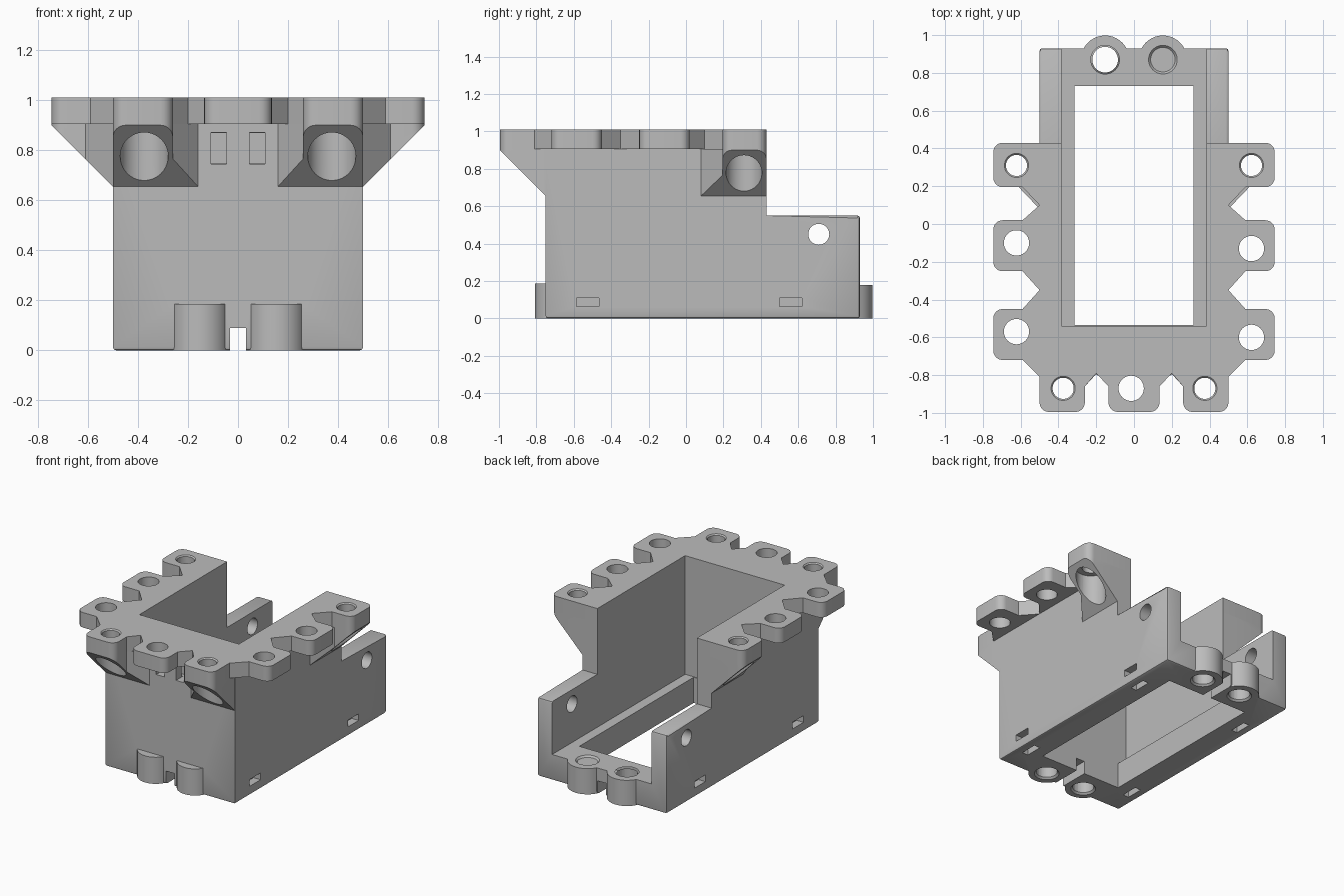
import bpy, bmesh, math
from mathutils import Vector, Matrix

cube = bpy.data.objects.get("Cube")
if cube:
    bpy.data.objects.remove(cube)

GREY = (0.5, 0.5, 0.5, 1)
mat = bpy.data.materials.new("light grey plastic")
mat.use_nodes = True
mat.diffuse_color = GREY
mat.node_tree.nodes["Principled BSDF"].inputs["Base Color"].default_value = GREY

TOP, UNDER = 1.01, 0.905       # flange top and underside
WALL, CAVITY, FLOOR = 0.5, 0.385, 0.18


def finish(name, bm):
    bmesh.ops.recalc_face_normals(bm, faces=bm.faces)
    mesh = bpy.data.meshes.new(name)
    bm.to_mesh(mesh)
    bm.free()
    obj = bpy.data.objects.new(name, mesh)
    bpy.context.collection.objects.link(obj)
    mesh.materials.append(mat)
    return obj


def box(x0, x1, y0, y1, z0, z1):
    bm = bmesh.new()
    bmesh.ops.create_cube(bm, size=1)
    for v in bm.verts:
        v.co = Vector(((x0, x1)[v.co.x > 0], (y0, y1)[v.co.y > 0], (z0, z1)[v.co.z > 0]))
    return finish("cutter", bm)


def cylinder(x, y, r, z0, z1, r_top=None):
    bm = bmesh.new()
    bmesh.ops.create_cone(bm, cap_ends=True, segments=40, radius1=r, radius2=r_top or r,
                          depth=z1 - z0, matrix=Matrix.Translation((x, y, (z0 + z1) / 2)))
    return finish("cutter", bm)


def rounded(points):
    """Replace square corners that carry a radius by arcs."""
    out = []
    for i, p in enumerate(points):
        c = Vector(p[:2])
        if len(p) == 2:
            out.append(c)
            continue
        a = (Vector(points[i - 1][:2]) - c).normalized()
        b = (Vector(points[(i + 1) % len(points)][:2]) - c).normalized()
        for k in range(7):
            t = k / 6 * math.pi / 2
            out.append(c + p[2] * (a * (1 - math.sin(t)) + b * (1 - math.cos(t))))
    return out


def prism(name, points, bottom, top):
    """Upright prism; bottom is a function of the plan position."""
    plan = rounded(points)
    bm = bmesh.new()
    low = [bm.verts.new((p.x, p.y, bottom(p))) for p in plan]
    high = [bm.verts.new((p.x, p.y, top)) for p in plan]
    bm.faces.new(low)
    bm.faces.new(high)
    for i in range(len(plan)):
        bm.faces.new((low[i - 1], low[i], high[i], high[i - 1]))
    return finish(name, bm)


def combine(target, tools, operation="DIFFERENCE"):
    bpy.context.view_layer.objects.active = target
    for tool in tools:
        mod = target.modifiers.new("combine", "BOOLEAN")
        mod.operation, mod.solver, mod.object = operation, "EXACT", tool
        bpy.ops.object.modifier_apply(modifier=mod.name)
        bpy.data.objects.remove(tool)


# Body: stepped side profile drawn across the width
profile = [(-0.75, 0), (0.93, 0), (0.93, 0.55), (0.43, 0.55), (0.43, UNDER), (-0.75, UNDER)]
bm = bmesh.new()
face = bm.faces.new([bm.verts.new((-WALL, y, z)) for y, z in profile])
new = bmesh.ops.extrude_face_region(bm, geom=[face])["geom"]
bmesh.ops.translate(bm, vec=(2 * WALL, 0, 0), verts=[g for g in new if isinstance(g, bmesh.types.BMVert)])


def softened(edge):
    mid = (edge.verts[0].co + edge.verts[1].co) / 2
    return mid.z < 0.01 or (mid.y > 0.44 and mid.z < 0.6)


bmesh.ops.bevel(bm, geom=[e for e in bm.edges if softened(e)], offset=0.013,
                segments=2, profile=0.5, affect="EDGES")
body = finish("body", bm)

# Screw lugs at the foot, joined to the body
combine(body, [cylinder(s * 0.153, y, r, 0, 0.186)
               for s in (-1, 1) for y, r in ((-0.69, 0.118), (0.87, 0.128))], "UNION")

# Cavity, floor opening and cable notch
cuts = [box(-CAVITY, CAVITY, -0.54, 1.2, FLOOR, 1.2),
        box(-0.315, 0.315, -0.535, 0.73, -0.1, 0.3),
        box(-0.032, 0.032, -0.9, 1.1, -0.1, 0.09)]

# Lug holes with countersinks
for s in (-1, 1):
    cuts += [cylinder(s * 0.153, 0.87, 0.068, -0.1, 0.3),
             cylinder(s * 0.153, -0.69, 0.068, -0.1, 0.15)]
    for y in (-0.69, 0.87):
        cuts.append(cylinder(s * 0.153, y, 0.09, -0.01, 0.015, 0.065))
    cuts.append(cylinder(s * 0.153, 0.87, 0.065, 0.168, 0.19, 0.085))

# Cable tie slots in the flanks and the bottom, and in the front wall
for s in (-1, 1):
    for y in (-0.525, 0.56):
        a, b, c = sorted((s * 0.4, s * 0.52))+[0]
        cuts.append(box(a, b, y - 0.06, y + 0.06, 0.063, 0.11))
        a, b = sorted((s * 0.4, s * 0.445))
        cuts.append(box(a, b, y - 0.06, y + 0.06, -0.1, 0.1))
    a, b = sorted((s * 0.045, s * 0.108))
    cuts.append(box(a, b, -0.8, -0.66, 0.745, 0.87))
cuts.append(box(-0.107, 0.107, -0.69, -0.65, 0.746, 0.869))

# Round hole across both rear walls
cross_hole = cylinder(0, 0, 0.056, -1, 1)
cross_hole.data.transform(Matrix.Translation((0, 0.71, 0.45)) @ Matrix.Rotation(math.pi / 2, 4, "Y"))
cuts.append(cross_hole)
combine(body, cuts)

# Top flange: half outline from the front centre round to the cavity
R = 0.05
half = [(0.135, -0.995, R), (0.135, -0.86), (0.2, -0.79), (0.26, -0.86), (0.26, -0.995, R),
        (WALL, -0.995, R), (WALL, -0.81), (0.59, -0.72), (0.745, -0.72, R), (0.745, -0.45, R),
        (0.59, -0.45), (WALL, -0.35), (0.59, -0.25), (0.745, -0.25, R), (0.745, 0.02, R),
        (0.59, 0.02), (WALL, 0.1), (0.59, 0.195), (0.745, 0.195, R), (0.745, 0.43, R),
        (CAVITY, 0.43), (CAVITY, -0.54)]
mirrored = [(-p[0], *p[1:]) for p in reversed(half)]
flange = prism("top_flange", half + mirrored, lambda p: UNDER, TOP)
holes = [cylinder(-0.015, -0.87, 0.067, 0.8, 1.1)]
for s, shift in ((1, -0.015), (-1, 0.015)):
    holes += [cylinder(s * 0.622, y + shift, 0.067, 0.8, 1.1) for y in (-0.585, -0.115)]
    for x, y in ((s * 0.375, -0.87), (s * 0.622, 0.31)):
        holes += [cylinder(x, y, 0.056, 0.8, 1.1),
                  cylinder(x, y, 0.052, TOP - 0.012, TOP + 0.005, 0.069)]
combine(flange, holes)

# Sloped brackets under the corner tabs, each bored for a screw head
front_plan = [(0.16, -0.75), (0.26, -0.86), (0.26, -0.995, R), (WALL, -0.995, R), (WALL, -0.75)]
side_plan = [(WALL, 0.08), (0.61, 0.195), (0.745, 0.195, R), (0.745, 0.43, R), (WALL, 0.43)]
brackets = []
for s, side in ((1, "left"), (-1, "right")):
    for place, plan, x, y, slope in (
            ("front", front_plan, 0.375, -0.87, lambda p: 0.655 + (-0.75 - p.y)),
            ("side", side_plan, 0.622, 0.31, lambda p: 0.655 + (abs(p.x) - WALL))):
        part = prism(f"{side}_{place}_bracket", [(s * p[0], *p[1:]) for p in plan], slope, UNDER)
        combine(part, [cylinder(s * x, y, 0.096, 0.5, UNDER + 0.01)])
        brackets.append(part)

# Smooth the round surfaces, keep the edges sharp
bpy.ops.object.select_all(action="DESELECT")
for obj in [body, flange] + brackets:
    obj.select_set(True)
bpy.context.view_layer.objects.active = body
bpy.ops.object.shade_smooth_by_angle(angle=math.radians(30))
